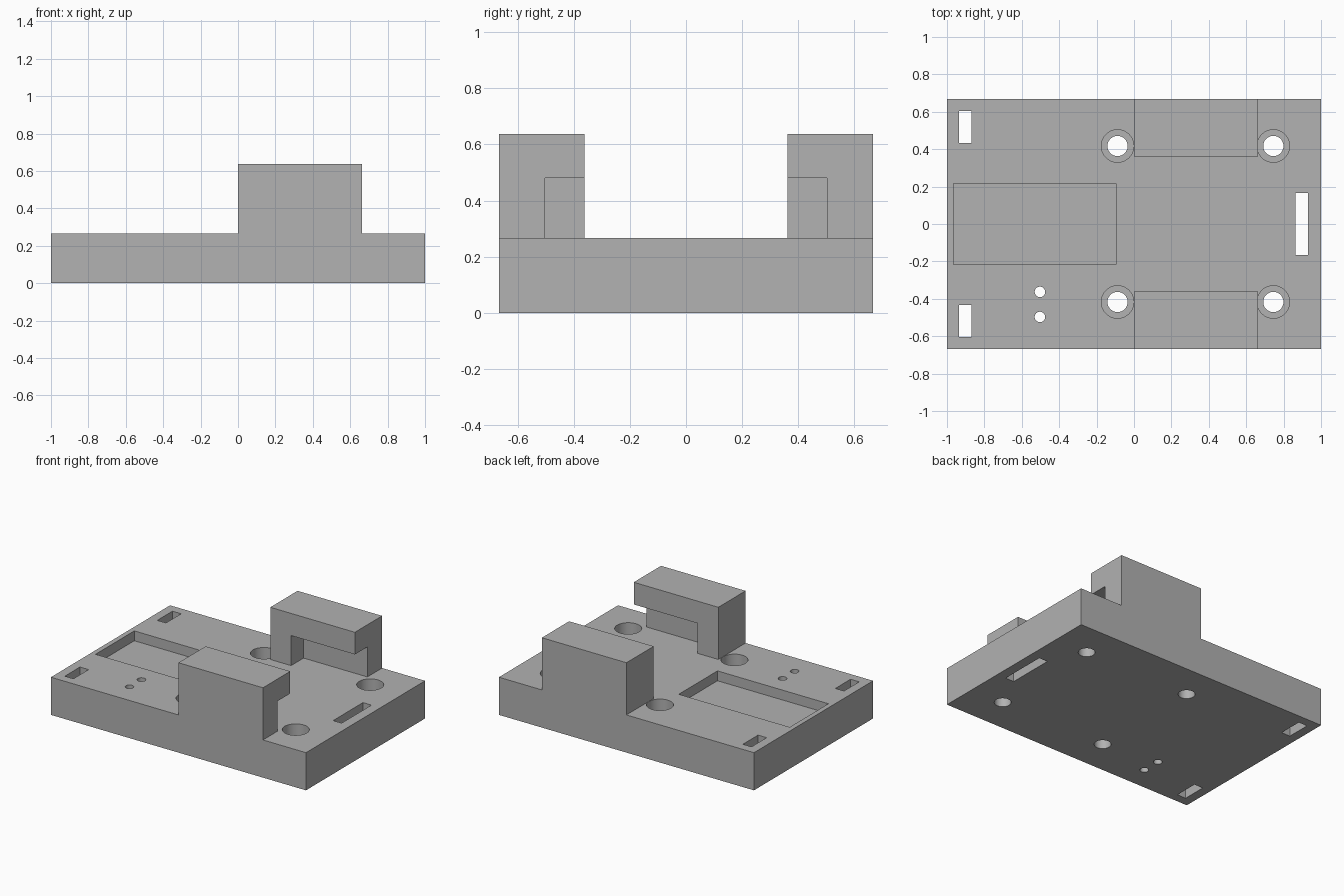
import bpy

cube = bpy.data.objects.get("Cube")
if cube:
    bpy.data.objects.remove(cube, do_unlink=True)

# One plain grey for the whole body
grey = bpy.data.materials.new("plain_grey")
grey.use_nodes = True
GREY = (0.445, 0.445, 0.445, 1)
grey.diffuse_color = GREY
grey.node_tree.nodes["Principled BSDF"].inputs["Base Color"].default_value = GREY


def box(name, x, y, z):
    """Axis-aligned box from (low, high) pairs."""
    bpy.ops.mesh.primitive_cube_add(size=1)
    ob = bpy.context.object
    ob.name = name
    for v in ob.data.vertices:
        v.co = [(lo + hi) / 2 + c * (hi - lo) for c, (lo, hi) in zip(v.co, (x, y, z))]
    ob.data.materials.append(grey)
    return ob


def drill(name, x, y, radius, z):
    """Vertical cylinder used as a cutter."""
    bpy.ops.mesh.primitive_cylinder_add(vertices=48, radius=radius, depth=z[1] - z[0],
                                        location=(x, y, (z[0] + z[1]) / 2))
    ob = bpy.context.object
    ob.name = name
    ob.data.materials.append(grey)
    return ob


def cut(target, cutter):
    """Subtract the cutter for good and delete it."""
    cutter.hide_render = True
    mod = target.modifiers.new("cut", "BOOLEAN")
    mod.operation = "DIFFERENCE"
    mod.solver = "EXACT"
    mod.object = cutter
    bpy.ops.object.select_all(action="DESELECT")
    bpy.context.view_layer.objects.active = target
    target.select_set(True)
    bpy.ops.object.modifier_apply(modifier=mod.name)
    bpy.data.objects.remove(cutter, do_unlink=True)


HALF_Y = 0.667
TOP = 0.267
THROUGH = (-0.1, 0.4)

# Base plate
plate = box("base_plate", (-1, 1), (-HALF_Y, HALF_Y), (0, TOP))

# Shallow rectangular pocket
cut(plate, box("pocket_cutter", (-0.965, -0.095), (-0.217, 0.217), (TOP - 0.07, 0.4)))

# Strap slots: one long, two short
cut(plate, box("slot_cutter", (0.863, 0.93), (-0.167, 0.167), THROUGH))
for y in ((0.433, 0.603), (-0.603, -0.433)):
    cut(plate, box("slot_cutter", (-0.936, -0.868), y, THROUGH))

# Counterbored bolt holes
for x in (-0.088, 0.745):
    for y in (-0.417, 0.417):
        cut(plate, drill("bolt_cutter", x, y, 0.054, THROUGH))
        cut(plate, drill("counterbore_cutter", x, y, 0.087, (TOP - 0.11, 0.4)))

# Pair of small pin holes
for y in (-0.363, -0.497):
    cut(plate, drill("pin_cutter", -0.503, y, 0.028, THROUGH))

bpy.ops.object.select_all(action="DESELECT")
plate.select_set(True)
bpy.context.view_layer.objects.active = plate
bpy.ops.object.shade_smooth_by_angle()

# Raised blocks on both edges, each undercut on its inner side
for name, side in (("front_block", -1), ("back_block", 1)):
    def span(a, b):
        return tuple(sorted((a * side, b * side)))
    block = box(name, (0, 0.663), span(0.362, HALF_Y), (TOP, 0.637))
    cut(block, box("undercut_cutter", (0.163, 0.8), span(0.2, 0.502), (0.1, 0.48)))
